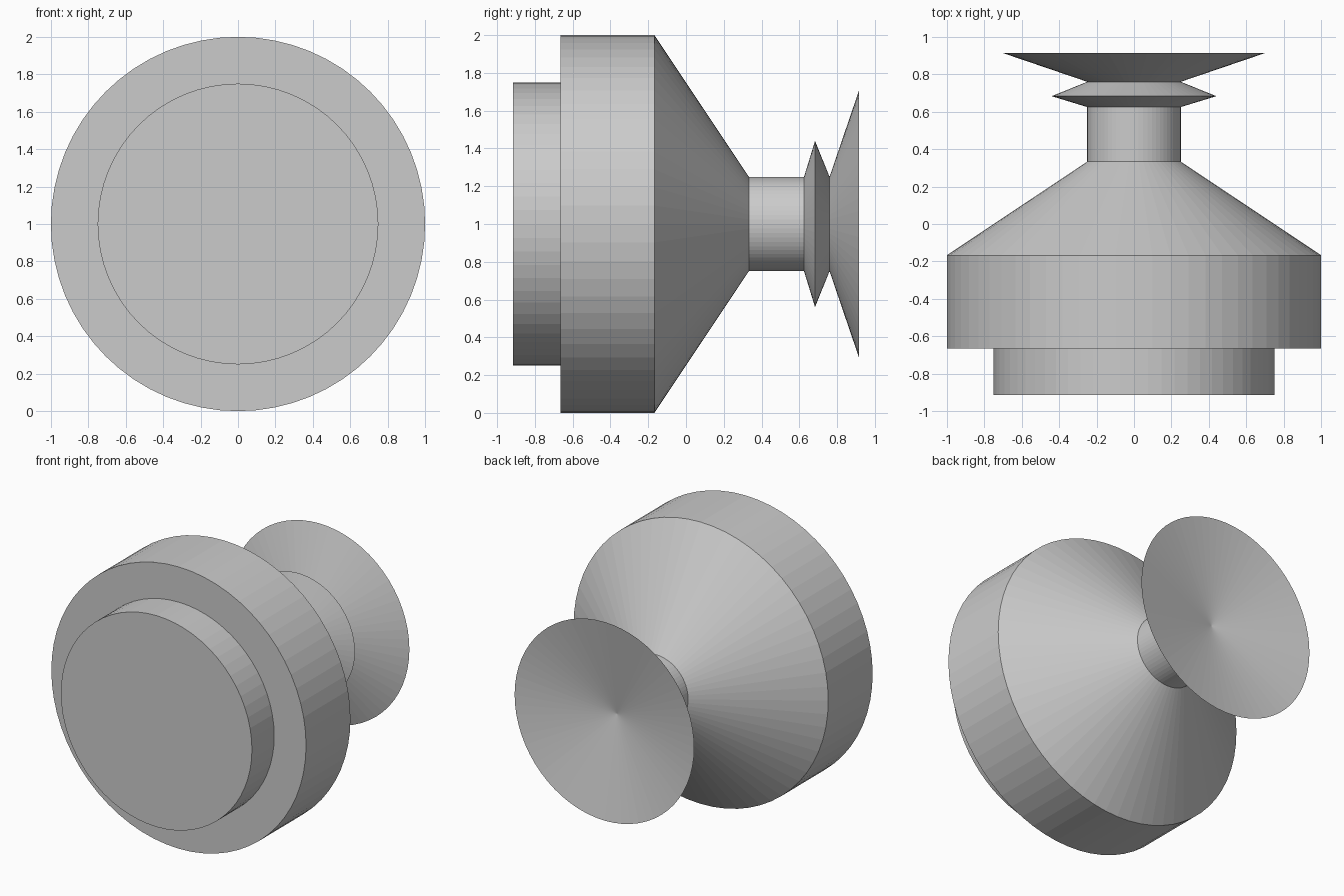
import bpy
import bmesh
from math import cos, sin, tau

if "Cube" in bpy.data.objects:
    bpy.data.objects.remove(bpy.data.objects["Cube"], do_unlink=True)

SEGMENTS = 64
CENTRE_Z = 1.0

grey = bpy.data.materials.new("plain grey")
grey.use_nodes = True
colour = (0.6, 0.6, 0.6, 1)
grey.diffuse_color = colour
grey.node_tree.nodes["Principled BSDF"].inputs["Base Color"].default_value = colour


def turned(name, profile):
    """Revolve (radius, y) points around the front-to-back axis; radius 0 is a tip."""
    bm = bmesh.new()
    rings = []
    for r, y in profile:
        count = SEGMENTS if r else 1
        rings.append([bm.verts.new((r * cos(tau * i / SEGMENTS), y,
                                    CENTRE_Z + r * sin(tau * i / SEGMENTS)))
                      for i in range(count)])
    for a, b in zip(rings, rings[1:]):
        for i in range(SEGMENTS):
            j = (i + 1) % SEGMENTS
            if len(a) == 1:
                bm.faces.new((a[0], b[j], b[i]))
            elif len(b) == 1:
                bm.faces.new((a[i], a[j], b[0]))
            else:
                bm.faces.new((a[i], a[j], b[j], b[i]))
    # Close flat ends
    for ring in (rings[0], rings[-1]):
        if len(ring) > 1:
            bm.faces.new(ring)
    bmesh.ops.recalc_face_normals(bm, faces=bm.faces)
    mesh = bpy.data.meshes.new(name)
    bm.to_mesh(mesh)
    bm.free()
    mesh.materials.append(grey)
    obj = bpy.data.objects.new(name, mesh)
    bpy.context.collection.objects.link(obj)
    return obj


# Round front plate and drum with a cone tapering to the neck
turned("front_plate", [(0.75, -0.915), (0.75, -0.665)])
turned("drum", [(1.0, -0.665), (1.0, -0.167), (0.25, 0.333)])

# Neck and the sharp-edged collar around it
turned("neck", [(0.25, 0.333), (0.25, 0.625)])
turned("collar", [(0.25, 0.625), (0.44, 0.683), (0.25, 0.76)])

# Flared rear dish, hollowed to a central point
turned("rear_dish", [(0.25, 0.76), (0.705, 0.915), (0, 0.775)])
